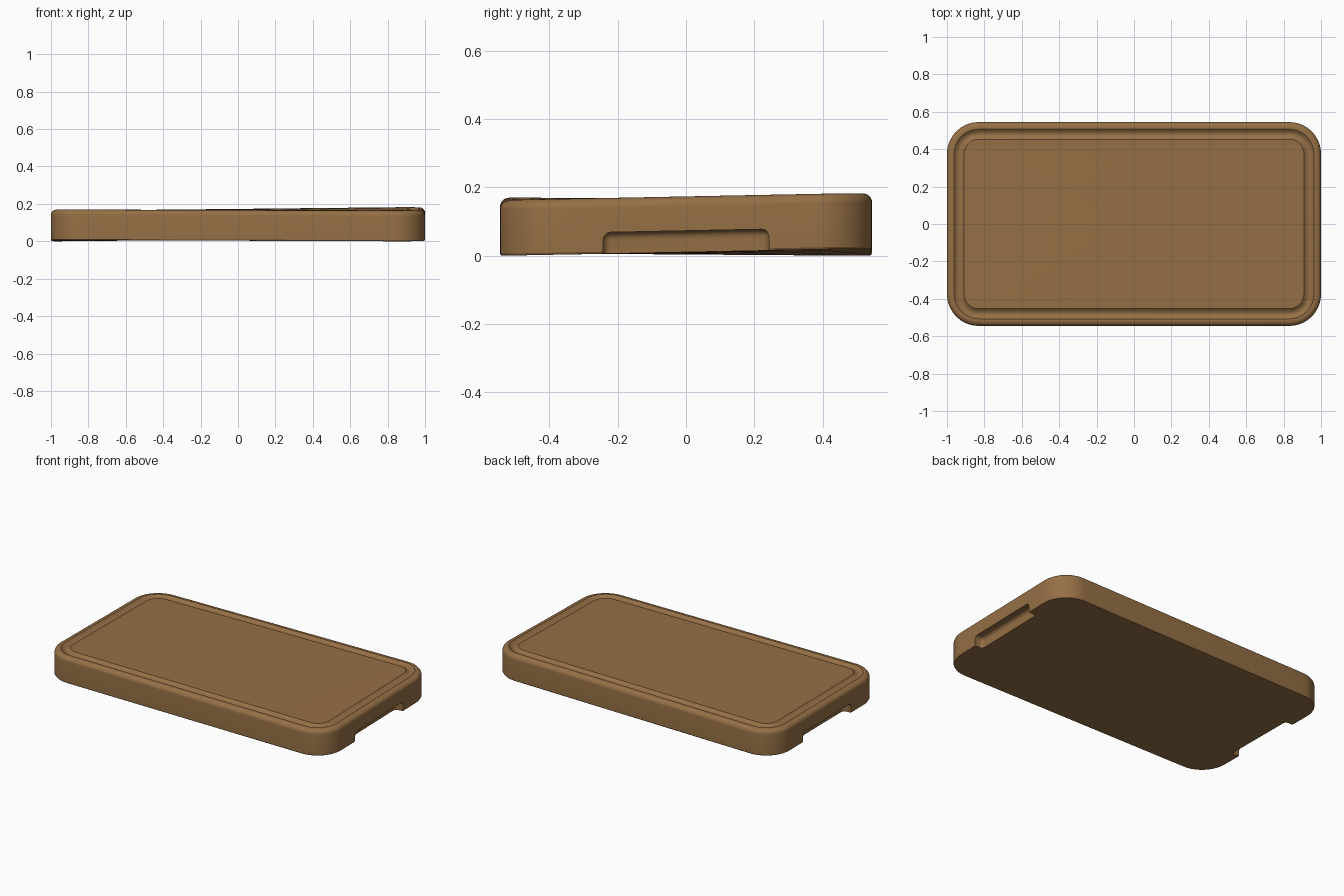
import bpy, bmesh, math

old = bpy.data.objects.get("Cube")
if old:
    bpy.data.objects.remove(old, do_unlink=True)

HALF_X, HALF_Y, THICK = 1.0, 0.545, 0.163
CORNER, ARC = 0.17, 10


def material(name, rgb):
    mat = bpy.data.materials.new(name)
    mat.use_nodes = True
    mat.diffuse_color = (*rgb, 1)
    mat.node_tree.nodes["Principled BSDF"].inputs["Base Color"].default_value = (*rgb, 1)
    return mat


def outline(inset):
    """Rounded rectangle, inset from the board edge."""
    r = max(CORNER - inset, 0.03)
    cx, cy = HALF_X - inset - r, HALF_Y - inset - r
    pts = []
    for k, (sx, sy) in enumerate([(1, 1), (-1, 1), (-1, -1), (1, -1)]):
        for i in range(ARC + 1):
            a = math.pi / 2 * (k + i / ARC)
            pts.append((sx * cx + r * math.cos(a), sy * cy + r * math.sin(a)))
    return pts


def finish(bm, name, mat):
    bmesh.ops.recalc_face_normals(bm, faces=bm.faces)
    mesh = bpy.data.meshes.new(name)
    bm.to_mesh(mesh)
    bm.free()
    mesh.materials.append(mat)
    obj = bpy.data.objects.new(name, mesh)
    bpy.context.collection.objects.link(obj)
    return obj


wood = material("warm_wood", (0.30, 0.16, 0.06))

# Cross-section of the rim: sharp foot, rounded shoulder, juice groove
profile = [(0.004, 0), (0, 0.006)]
SHOULDER = 0.028
for i in range(7):
    a = math.pi / 2 * i / 6
    profile.append((SHOULDER * (1 - math.cos(a)), THICK - SHOULDER * (1 - math.sin(a))))
GROOVE_IN, GROOVE_OUT, DEPTH = 0.038, 0.092, 0.014
for i in range(9):
    t = i / 8
    profile.append((GROOVE_IN + (GROOVE_OUT - GROOVE_IN) * t,
                    THICK - DEPTH * math.sin(math.pi * t)))

# Board body: stacked outlines, closed with shrinking rings
bm = bmesh.new()
rings = [[bm.verts.new((x, y, z)) for x, y in outline(d)] for d, z in profile]


def cap_rings(inset, z):
    pts = outline(inset)
    return [[bm.verts.new((x * s, y * s, z)) for x, y in pts] for s in (0.75, 0.5, 0.25)]


bottom, top = cap_rings(profile[0][0], 0), cap_rings(GROOVE_OUT, THICK)
rings = bottom[::-1] + rings + top
for lower, upper in zip(rings, rings[1:]):
    n = len(lower)
    for i in range(n):
        j = (i + 1) % n
        bm.faces.new((lower[i], lower[j], upper[j], upper[i]))
bm.faces.new(rings[0][::-1])
bm.faces.new(rings[-1])
board = finish(bm, "cutting_board", wood)

# Finger slots under both short ends
for side, label in ((1, "left"), (-1, "right")):
    bm = bmesh.new()
    bmesh.ops.create_cube(bm, size=1)
    for v in bm.verts:
        v.co.x = side * HALF_X + v.co.x * 0.11
        v.co.y *= 0.485
        v.co.z *= 0.125
    bmesh.ops.bevel(bm, geom=bm.edges[:], offset=0.022, segments=5,
                    profile=0.5, affect='EDGES')
    cutter = finish(bm, label + "_slot_cutter", wood)
    cutter.hide_render = True
    cut = board.modifiers.new(label + "_slot", 'BOOLEAN')
    cut.operation, cut.solver, cut.object = 'DIFFERENCE', 'EXACT', cutter
    bpy.context.view_layer.objects.active = board
    bpy.ops.object.modifier_apply(modifier=cut.name)
    bpy.data.objects.remove(cutter, do_unlink=True)

# Slight warp: two opposite corners lift off the table
for v in board.data.vertices:
    u, w = (v.co.x / HALF_X + 1) / 2, (v.co.y / HALF_Y + 1) / 2
    v.co.z += 0.022 * u * w + 0.008 * (1 - u) * (1 - w)
lowest = min(v.co.z for v in board.data.vertices)
for v in board.data.vertices:
    v.co.z -= lowest

bpy.ops.object.select_all(action='DESELECT')
board.select_set(True)
bpy.context.view_layer.objects.active = board
bpy.ops.object.shade_smooth_by_angle(angle=math.radians(30))
